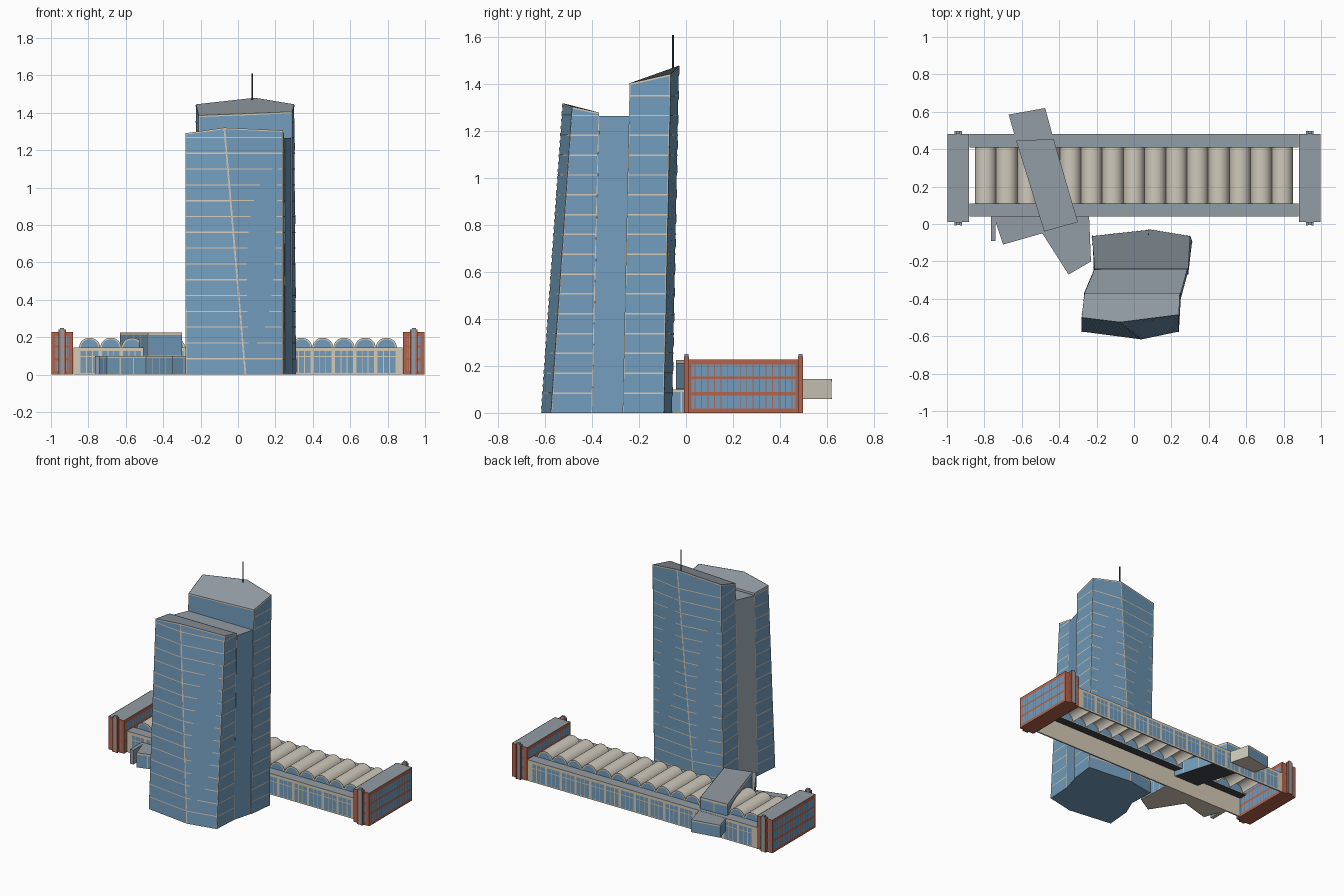
import bpy
from math import sin, cos, pi
from mathutils import Vector

cube = bpy.data.objects.get("Cube")
if cube:
    bpy.data.objects.remove(cube)


def material(name, rgb):
    m = bpy.data.materials.new(name)
    m.use_nodes = True
    col = [(c / 255) ** 2.2 for c in rgb] + [1]
    m.diffuse_color = col
    m.node_tree.nodes["Principled BSDF"].inputs["Base Color"].default_value = col
    return m


GLASS = material("blue glass", (114, 155, 187))
ROOF = material("grey roof", (146, 156, 164))
TRIM = material("cream trim", (212, 200, 180))
VAULT = material("vault stone", (206, 200, 186))
BRICK = material("red brick", (178, 100, 76))
DARK = material("dark soffit", (66, 70, 75))


def make(name, verts, faces, mats, index=None):
    me = bpy.data.meshes.new(name)
    me.from_pydata([tuple(v) for v in verts], [], faces)
    for m in mats:
        me.materials.append(m)
    if index:
        for p, i in zip(me.polygons, index):
            p.material_index = i
    me.update()
    ob = bpy.data.objects.new(name, me)
    bpy.context.collection.objects.link(ob)
    return ob


def loft(name, bot, top, side=GLASS, roof=ROOF, base=TRIM, special=None):
    """Solid between two counter-clockwise rings; returns its wall quads."""
    n = len(bot)
    b, t = [Vector(p) for p in bot], [Vector(p) for p in top]
    faces = [(i, (i + 1) % n, n + (i + 1) % n, n + i) for i in range(n)]
    index = [3 if i == special else 0 for i in range(n)] + [1, 2]
    faces += [tuple(range(n, 2 * n)), tuple(reversed(range(n)))]
    make(name, b + t, faces, [side, roof, base, ROOF if special is None else VAULT], index)
    return [(b[i], b[(i + 1) % n], t[(i + 1) % n], t[i]) for i in range(n)]


def prism(name, pts, z0, z1, **kw):
    return loft(name, [(x, y, z0) for x, y in pts], [(x, y, z1) for x, y in pts], **kw)


def box(name, x0, x1, y0, y1, z0, z1, **kw):
    return prism(name, [(x0, y0), (x1, y0), (x1, y1), (x0, y1)], z0, z1, **kw)


def plates(name, jobs, mat, push=0.002):
    """Thin plates on wall quads; each job is (quad, [(u0, u1, v0, v1), ...])."""
    verts, faces = [], []
    for (a, b, c, d), strips in jobs:
        off = (b - a).cross(d - a).normalized() * push
        for u0, u1, v0, v1 in strips:
            k = len(verts)
            for u, v in ((u0, v0), (u1, v0), (u1, v1), (u0, v1)):
                verts.append(a.lerp(b, u).lerp(d.lerp(c, u), v) + off)
            faces.append((k, k + 1, k + 2, k + 3))
    make(name, verts, faces, [mat])


def grid(quad, cols, rows, w):
    """Mullion strips dividing a quad into cols x rows panes."""
    a, b, c, d = quad
    du, dv = w / (b - a).length / 2, w / (d - a).length / 2
    s = [(max(0, i / cols - du), min(1, i / cols + du), 0, 1) for i in range(cols + 1)]
    return s + [(0, 1, max(0, j / rows - dv), min(1, j / rows + dv)) for j in range(rows + 1)]


# Leaning glass towers with floor lines
def tower(name, bot, top, level, hidden):
    walls = loft(name, [(x, y, 0) for x, y in bot], top, base=GLASS)
    jobs = []
    for i, q in enumerate(walls):
        a, b, c, d = q
        w = 0.004 / (b - a).length
        jobs.append((q, [(0, w, 0, 1), (1 - w, 1, 0, 1), (0, 1, 0.994, 1)]))
        if i != hidden:
            cut = (a, b, b.lerp(c, level / c.z), a.lerp(d, level / d.z))
            zs = [k * 0.0845 for k in range(1, int(level / 0.0845) + 1)]
            jobs.append((cut, [(0, 1, (z - .003) / level, (z + .003) / level) for z in zs]))
    plates(name + "_floor_lines", jobs, TRIM)


tower("front_tower",
      [(-.28, -.575), (.04, -.617), (.24, -.575), (.25, -.40), (-.265, -.40)],
      [(-.28, -.50, 1.29), (-.075, -.525, 1.32), (.24, -.485, 1.305),
       (.245, -.37, 1.28), (-.265, -.37, 1.28)], 1.27, 3)
tower("back_tower",
      [(-.215, -.27), (.29, -.27), (.31, -.095), (-.02, -.06), (-.22, -.095)],
      [(-.21, -.24, 1.385), (.29, -.24, 1.405), (.30, -.065, 1.445),
       (.09, -.03, 1.48), (-.225, -.065, 1.445)], 1.38, 0)

# Core joining the towers, with one blank grey flank
core = [(.25, -.40), (.285, -.27), (-.21, -.27), (-.265, -.40)]
walls = loft("tower_core", [(x, y, 0) for x, y in core],
             [(x, y + .03, 1.265) for x, y in core], base=GLASS)
plates("core_blank_flank", [(walls[2], [(0, 1, 0, 1)])], ROOF)

# Mast
bpy.ops.mesh.primitive_cylinder_add(vertices=8, radius=.004, depth=.16, location=(.077, -.055, 1.53))
mast = bpy.context.object
mast.name = "roof_mast"
mast.data.materials.append(DARK)

# Long hall: open below, glazed long walls, flat roof edges
L, BAYS = .85, 15
STEP = 2 * L / BAYS
for side, y0, y1, wall_y in (("front", .04, .11, .04), ("back", .41, .48, .47)):
    box(side + "_roof_edge", -.88, .88, y0, y1, .138, .146, side=TRIM, base=DARK)
    walls = box(side + "_hall_wall", -.88, .88, wall_y, wall_y + .01, 0, .138,
                side=TRIM, roof=TRIM)
    q = walls[0] if side == "front" else walls[2]
    panes = []
    for i in range(BAYS):
        x = .03 + i * STEP
        for f0, f1 in ((.08, .34), (.38, .62), (.66, .92)):
            u0, u1 = (x + f0 * STEP) / 1.76, (x + f1 * STEP) / 1.76
            panes += [(u0, u1, .06, .68), (u0, u1, .72, .92)]
    plates(side + "_hall_windows", [(q, panes)], GLASS)

# Barrel vaults with glazed gables and cream arches
N = 14


def arch(cx, y, r):
    return [(cx - r * cos(pi * k / N), y, .143 + .95 * r * sin(pi * k / N)) for k in range(N + 1)]


for i in range(BAYS):
    cx, r = -L + (i + .5) * STEP, STEP / 2
    shell = make(f"roof_vault_{i + 1}", arch(cx, .11, r) + arch(cx, .41, r),
                 [(k, k + 1, N + 2 + k, N + 1 + k) for k in range(N)], [VAULT])
    for p in shell.data.polygons:
        p.use_smooth = True
    for y, out in ((.11, -.002), (.41, .002)):
        ring = [(k, k + 1, N + 2 + k, N + 1 + k) for k in range(N)]
        pane = [tuple(range(N + 1))]
        if out < 0:
            pane = [tuple(reversed(pane[0]))]
            ring = [tuple(reversed(f)) for f in ring]
        make(f"vault_gable_{i + 1}", arch(cx, y, r), pane, [GLASS])
        make(f"vault_arch_{i + 1}", arch(cx, y + out, r * .84) + arch(cx, y + out, r),
             ring, [TRIM])

# Brick end blocks
for s, label in ((-1, "right"), (1, "left")):
    x0, x1 = sorted((s * .88, s * 1.0))
    walls = box(label + "_end_block", x0 + .002, x1 - .002, .01, .48, 0, .228, base=BRICK)
    jobs = []
    for i, q in enumerate(walls):
        long = i % 2
        frame = [(0, 1, 0, .08), (0, 1, .9, 1)]
        edge = .03 if long else .2
        frame += [(0, edge, 0, 1), (1 - edge, 1, 0, 1)]
        jobs += [(q, frame + grid(q, 17 if long else 4, 3, .004)),
                 (q, [(0, 1, .34, .39), (0, 1, .63, .68)])]
    plates(label + "_brick_frame", jobs, BRICK)
    cx = s * .94
    for end, y0, y1 in (("front", -.008, .012), ("back", .478, .498)):
        for dx in (-.015, .015):
            box(f"{label}_{end}_pier", cx + dx - .005, cx + dx + .005, y0, y1, 0, .24,
                side=BRICK, base=BRICK)
        box(f"{label}_{end}_pilaster", cx - .011, cx + .011, y0 + .002, y1 - .002, 0, .25,
            side=ROOF, base=BRICK)


# Slanted wing crossing the hall, and the low entrance pieces
def pavilion(name, pts, z0, z1, cols, **kw):
    walls = prism(name, pts, z0, z1, **kw)
    skip = kw.get("special")
    jobs = []
    for i, q in enumerate(walls):
        if i != skip:
            n = max(1, round((q[1] - q[0]).length * cols))
            jobs.append((q, grid(q, n, 1, .006) + [(0, 1, .88, 1)]))
    plates(name + "_trim", jobs, TRIM)


pavilion("upper_wing", [(-.48, -.04), (-.30, .01), (-.43, .455), (-.63, .445)],
         .10, .226, 8, base=DARK)
pavilion("rear_wing", [(-.63, .445), (-.43, .455), (-.475, .62), (-.67, .585)],
         .06, .145, 6, special=1)
pavilion("entrance_hall", [(-.49, -.05), (-.35, -.27), (-.23, -.20), (-.24, .04), (-.49, .04)],
         0, .10, 16)
pavilion("entrance_lobby", [(-.70, -.11), (-.49, -.05), (-.49, .04), (-.75, .04)],
         0, .10, 16)
box("entrance_fin", -.765, -.74, -.09, .04, 0, .10, side=ROOF)
